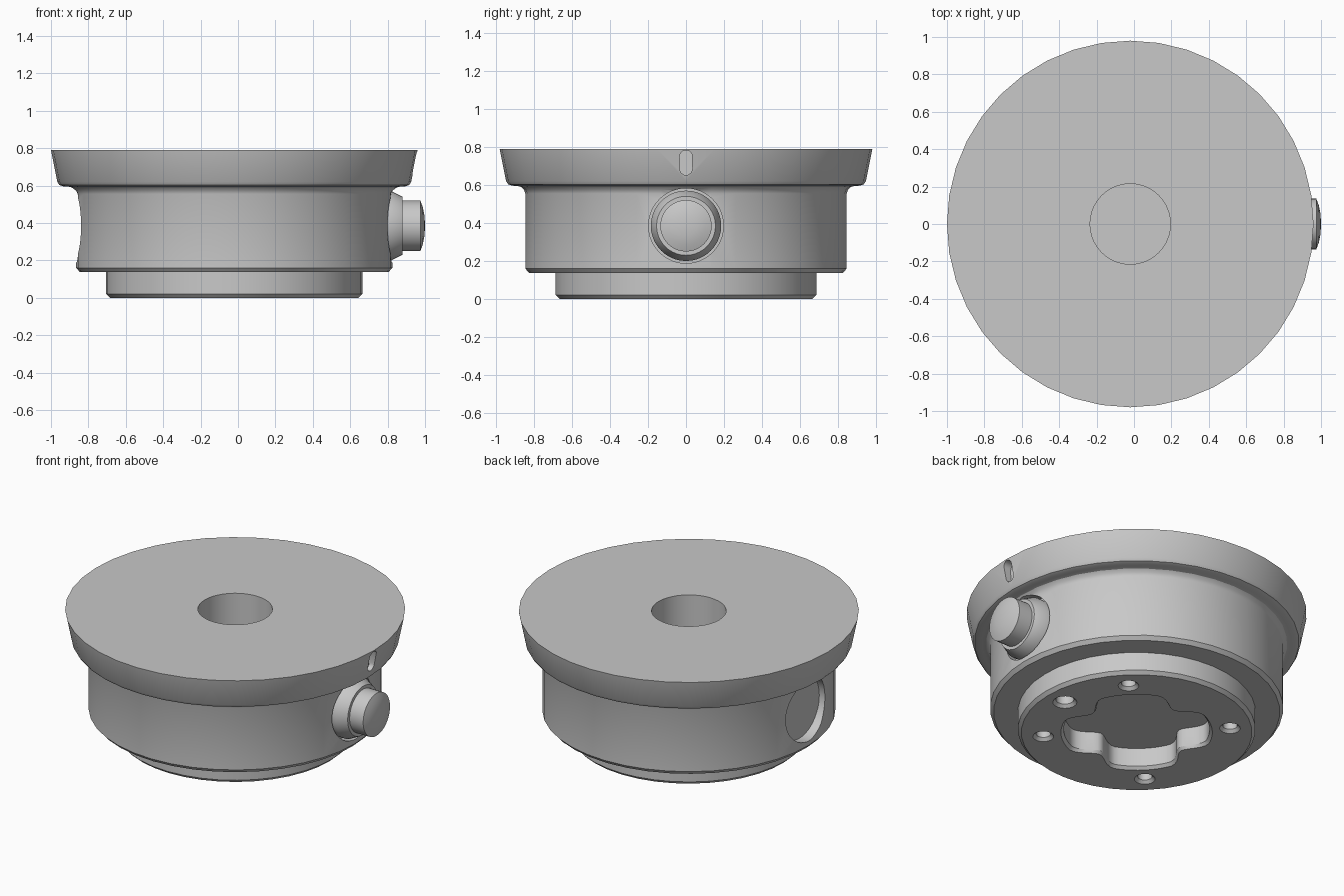
import bpy, bmesh
from math import pi, cos, sin, radians
from mathutils import Matrix

if "Cube" in bpy.data.objects:
    bpy.data.objects.remove(bpy.data.objects["Cube"])

AXIS_X = -0.02      # turning axis of the body
PORT_Z = 0.385      # height of the side ports

metal = bpy.data.materials.new("light_grey_metal")
metal.use_nodes = True
GREY = (0.58, 0.58, 0.58, 1)
metal.diffuse_color = GREY
metal.node_tree.nodes["Principled BSDF"].inputs["Base Color"].default_value = GREY


def lathe(name, profile, matrix, sides=40, shape=None, stretch=0):
    """Turn (radius, height) points round z; shape scales radius by angle."""
    bm = bmesh.new()
    rings = []
    for r, h in profile:
        if r == 0:
            rings.append([bm.verts.new((0, 0, h))] * sides)
            continue
        ring = []
        for i in range(sides):
            a = 2 * pi * i / sides
            k = r * (shape(a) if shape else 1)
            x = k * cos(a)
            ring.append(bm.verts.new((x + (stretch if x > 0 else -stretch), k * sin(a), h)))
        rings.append(ring)
    for lower, upper in zip(rings, rings[1:]):
        for i in range(sides):
            j = (i + 1) % sides
            corners = [lower[i], lower[j], upper[j], upper[i]]
            bm.faces.new(list(dict.fromkeys(corners)))
    bmesh.ops.recalc_face_normals(bm, faces=bm.faces)
    bm.transform(matrix)
    mesh = bpy.data.meshes.new(name)
    bm.to_mesh(mesh)
    bm.free()
    mesh.materials.append(metal)
    ob = bpy.data.objects.new(name, mesh)
    bpy.context.collection.objects.link(ob)
    return ob


def activate(ob):
    bpy.ops.object.select_all(action='DESELECT')
    ob.select_set(True)
    bpy.context.view_layer.objects.active = ob


def cut(target, cutter):
    cutter.hide_render = True
    mod = target.modifiers.new("cut", 'BOOLEAN')
    mod.operation = 'DIFFERENCE'
    mod.solver = 'EXACT'
    mod.object = cutter
    activate(target)
    bpy.ops.object.modifier_apply(modifier=mod.name)
    bpy.data.objects.remove(cutter)


def upright(x=0, y=0):
    return Matrix.Translation((AXIS_X + x, y, 0))


def sideways(z, side=1):
    """Stand the turning axis along +x or -x at height z."""
    return Matrix.Translation((AXIS_X, 0, z)) @ Matrix.Rotation(side * pi / 2, 4, 'Y')


# Main body: foot, barrel, flared rim and blind hole in the top
body = lathe("body", [
    (0, 0), (0.665, 0), (0.685, 0.02), (0.685, 0.137), (0.825, 0.137),
    (0.845, 0.16), (0.845, 0.555), (0.852, 0.575), (0.868, 0.59), (0.89, 0.595),
    (0.915, 0.596), (0.935, 0.603), (0.946, 0.62), (0.98, 0.79),
    (0.215, 0.79), (0.215, 0.33), (0, 0.33)], upright())


# Four-lobed socket underneath, with rounded bumps between the lobes
def lobes(a):
    off = (a + pi / 4) % (pi / 2) - pi / 4
    width = radians(24)
    return 1 - 0.12 * (1 + cos(pi * off / width)) if abs(off) < width else 1


cut(body, lathe("socket_cutter", [
    (0, -0.02), (0.455, -0.02), (0.42, 0.018), (0.42, 0.135), (0, 0.135)],
    upright(), 96, lobes))

# Screw holes and the wider locating hole in the foot
holes = [(45 + 90 * i, 0.042) for i in range(4)] + [(0, 0.052)]
for angle, r in holes:
    a = radians(angle)
    cut(body, lathe("hole_cutter", [
        (0, -0.01), (r + 0.028, -0.01), (r, 0.018), (r, 0.11), (0, 0.11)],
        upright(0.54 * cos(a), 0.54 * sin(a)), 20))

# Round ports on both sides
for side in (1, -1):
    cut(body, lathe("port_cutter", [(0, 0.78), (0.197, 0.78), (0.197, 1), (0, 1)],
                    sideways(PORT_Z, side), 48))

# Upright index slot in the rim
cut(body, lathe("slot_cutter", [(0, 0.92), (0.033, 0.92), (0.033, 1.1), (0, 1.1)],
                sideways(0.717), 24, stretch=0.032))

# Tapered collar and domed plunger on the left side
collar = lathe("collar", [
    (0, 0.77), (0.185, 0.77), (0.185, 0.84), (0.155, 0.9), (0, 0.9)],
    sideways(PORT_Z), 40)
plunger = lathe("plunger", [
    (0, 0.88), (0.135, 0.88), (0.135, 0.995), (0.1, 1.008), (0.055, 1.017), (0, 1.02)],
    sideways(PORT_Z), 40)

for ob in (body, collar, plunger):
    activate(ob)
    bpy.ops.object.shade_smooth_by_angle(angle=radians(30))
